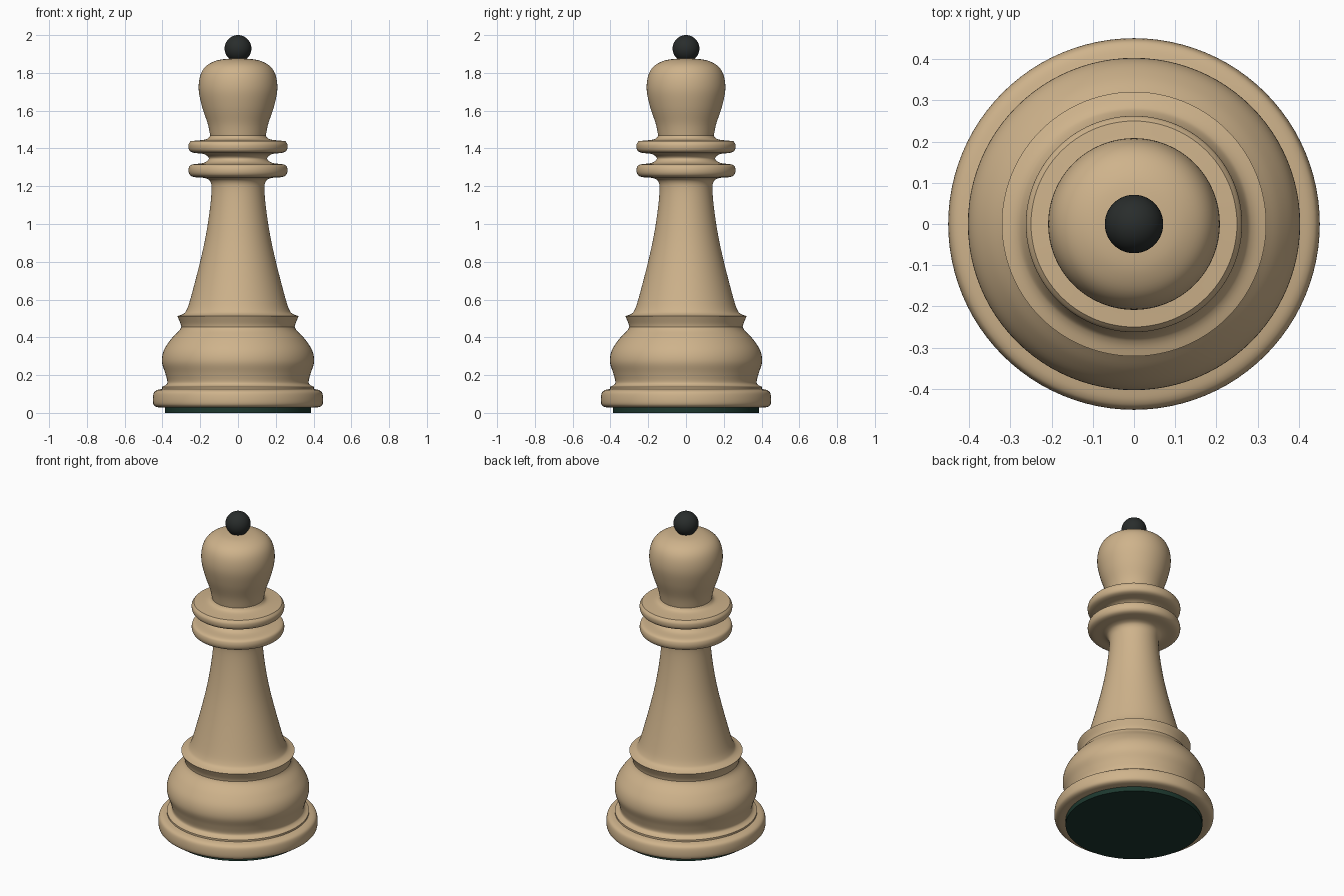
import bpy, bmesh, math

if "Cube" in bpy.data.objects:
    bpy.data.objects.remove(bpy.data.objects["Cube"])

SEGMENTS = 96


def material(name, rgb):
    mat = bpy.data.materials.new(name)
    mat.diffuse_color = (*rgb, 1)
    mat.use_nodes = True
    mat.node_tree.nodes["Principled BSDF"].inputs["Base Color"].default_value = mat.diffuse_color
    return mat


def smooth_chain(pts, steps=5):
    """Catmull-Rom curve through the given (radius, height) points."""
    out = []
    for i in range(len(pts) - 1):
        a, b = pts[max(i - 1, 0)], pts[i]
        c, d = pts[i + 1], pts[min(i + 2, len(pts) - 1)]
        for s in range(steps):
            t = s / steps
            out.append(tuple(
                0.5 * (2 * q + (r - p) * t + (2 * p - 5 * q + 4 * r - s_) * t**2
                       + (3 * q - p - 3 * r + s_) * t**3)
                for p, q, r, s_ in zip(a, b, c, d)))
    return out + [pts[-1]]


def finish(obj, mat):
    obj.data.materials.append(mat)
    bpy.ops.object.select_all(action='DESELECT')
    obj.select_set(True)
    bpy.context.view_layer.objects.active = obj
    bpy.ops.object.shade_smooth_by_angle(angle=math.radians(35))


def lathe(name, chains, mat):
    """Turn smooth chains (joined by sharp corners) about z, with closed ends."""
    profile = []
    for chain in chains:
        for p in smooth_chain(chain):
            if not profile or math.dist(p, profile[-1]) > 1e-5:
                profile.append(p)
    bm = bmesh.new()
    rings = [[bm.verts.new((r * math.cos(2 * math.pi * k / SEGMENTS),
                            r * math.sin(2 * math.pi * k / SEGMENTS), z))
              for k in range(SEGMENTS)] for r, z in profile]
    for low, high in zip(rings, rings[1:]):
        for k in range(SEGMENTS):
            n = (k + 1) % SEGMENTS
            bm.faces.new((low[k], low[n], high[n], high[k]))
    bm.faces.new(rings[0][::-1])
    bm.faces.new(rings[-1])
    mesh = bpy.data.meshes.new(name)
    bm.to_mesh(mesh)
    bm.free()
    obj = bpy.data.objects.new(name, mesh)
    bpy.context.collection.objects.link(obj)
    finish(obj, mat)


wood = material("wood", (0.62, 0.45, 0.26))
black = material("black", (0.022, 0.026, 0.025))
green = material("green_felt", (0.012, 0.04, 0.028))

# felt pad under the base
lathe("felt_pad", [[(0.387, 0), (0.387, 0.032)]], green)

# turned wooden body: foot, bell, collar, stem, two rings and head
lathe("body", [
    # foot disc
    [(0.385, 0.028), (0.425, 0.03), (0.446, 0.042), (0.451, 0.07),
     (0.446, 0.105), (0.43, 0.12), (0.402, 0.127)],
    [(0.402, 0.127), (0.402, 0.138)],
    # bell
    [(0.402, 0.138), (0.382, 0.148), (0.374, 0.165), (0.385, 0.21), (0.403, 0.27),
     (0.393, 0.33), (0.355, 0.39), (0.312, 0.435), (0.3, 0.455)],
    # collar
    [(0.3, 0.455), (0.305, 0.475), (0.321, 0.512)],
    # stem, flaring into the lower ring
    [(0.321, 0.512), (0.29, 0.524), (0.272, 0.545), (0.25, 0.61), (0.203, 0.79),
     (0.172, 0.93), (0.15, 1.07), (0.14, 1.18), (0.147, 1.225), (0.175, 1.243),
     (0.235, 1.249), (0.258, 1.265), (0.261, 1.295), (0.245, 1.314),
     (0.18, 1.324), (0.154, 1.347), (0.18, 1.37), (0.235, 1.377),
     (0.258, 1.391), (0.262, 1.42), (0.25, 1.439)],
    [(0.25, 1.439), (0.17, 1.448), (0.147, 1.468)],
    # head
    [(0.147, 1.468), (0.16, 1.53), (0.19, 1.62), (0.208, 1.71), (0.2, 1.785),
     (0.17, 1.835), (0.115, 1.865), (0.05, 1.875), (0.005, 1.876)],
], wood)

# ball finial
bpy.ops.mesh.primitive_uv_sphere_add(segments=48, ring_count=24, radius=0.071,
                                     location=(0, 0, 1.929))
ball = bpy.context.object
ball.name = "ball_finial"
finish(ball, black)
